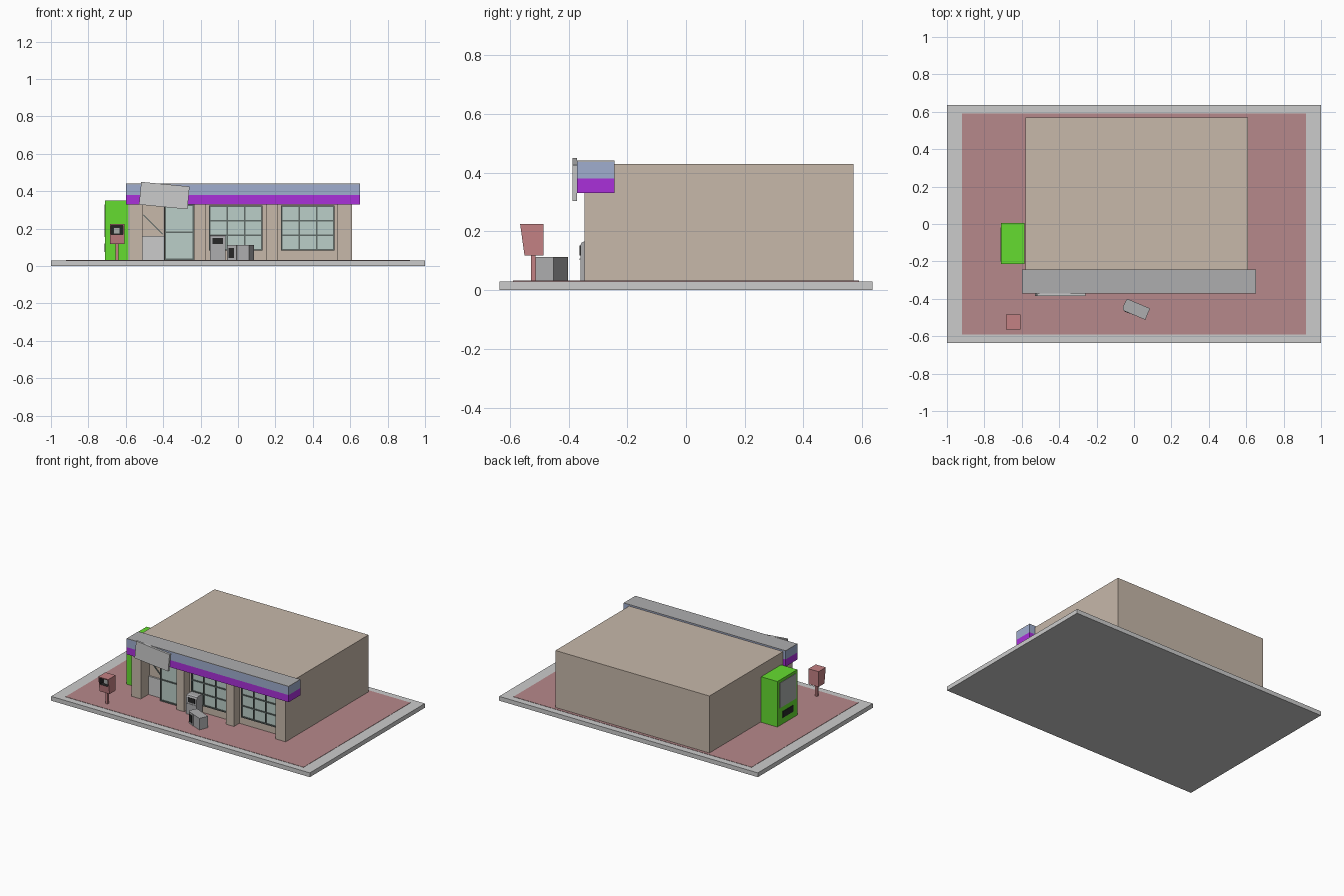
import bpy, bmesh
from math import radians
from mathutils import Matrix, Vector

if "Cube" in bpy.data.objects:
    bpy.data.objects.remove(bpy.data.objects["Cube"])


def mat(name, r, g, b):
    m = bpy.data.materials.new(name)
    m.diffuse_color = (r, g, b, 1)
    m.use_nodes = True
    m.node_tree.nodes["Principled BSDF"].inputs["Base Color"].default_value = m.diffuse_color
    return m


BRICK = mat("brick_red", .47, .25, .26)
WALL = mat("beige_wall", .57, .48, .40)
BLUE = mat("fascia_blue", .35, .42, .62)
PURPLE = mat("fascia_purple", .40, .03, .70)
GLASS = mat("pale_glass", .50, .62, .58)
FRAME = mat("dark_frame", .12, .15, .14)
GREEN = mat("bright_green", .13, .72, .03)
RED = mat("booth_red", .55, .22, .23)
BLACK = mat("black", .02, .02, .02)
STEEL = mat("steel_grey", .42, .42, .43)
PALE = mat("pale_grey", .68, .68, .69)
DARK = mat("screen_grey", .40, .42, .41)


def finish(name, bm, *mats):
    bmesh.ops.recalc_face_normals(bm, faces=bm.faces[:])
    me = bpy.data.meshes.new(name)
    bm.to_mesh(me)
    bm.free()
    ob = bpy.data.objects.new(name, me)
    bpy.context.collection.objects.link(ob)
    for m in mats:
        me.materials.append(m)
    return ob


def add_box(bm, x, y, z):
    size = (x[1] - x[0], y[1] - y[0], z[1] - z[0])
    mid = ((x[0] + x[1]) / 2, (y[0] + y[1]) / 2, (z[0] + z[1]) / 2)
    bmesh.ops.create_cube(bm, size=1, matrix=Matrix.Translation(mid) @ Matrix.Diagonal((*size, 1)))


def box(name, x, y, z, m):
    bm = bmesh.new()
    add_box(bm, x, y, z)
    return finish(name, bm, m)


def prism(points, offset):
    bm = bmesh.new()
    f = bm.faces.new([bm.verts.new(p) for p in points])
    r = bmesh.ops.extrude_face_region(bm, geom=[f])
    bmesh.ops.translate(bm, vec=Vector(offset),
                        verts=[v for v in r["geom"] if isinstance(v, bmesh.types.BMVert)])
    bmesh.ops.recalc_face_normals(bm, faces=bm.faces[:])
    return bm


# Ground slab and paved area
box("ground_slab", (-1, 1), (-.635, .635), (0, .03), PALE)
box("paving", (-.92, .92), (-.59, .59), (.02, .032), BRICK)

# Building: one footprint with pillars, window bays and a door alcove
F, W, A = -.345, -.285, -.25
plan = [(-.58, .57), (-.58, F), (-.51, F), (-.51, A), (-.395, A), (-.395, W),
        (-.235, W), (-.235, F), (-.175, F), (-.175, W), (.15, W), (.15, F),
        (.21, F), (.21, W), (.53, W), (.53, F), (.61, F), (.61, .57)]
finish("building", prism([(x, y, .025) for x, y in plan], (0, 0, .405)), WALL)

# Fascia in two colour bands with a grey cap
for name, z, m in (("fascia_lower", (.33, .38), PURPLE), ("fascia_upper", (.38, .437), BLUE),
                   ("fascia_cap", (.437, .441), STEEL)):
    box(name, (-.60, .652), (-.372, -.243), z, m)

# Loose, tilted blank sign board
sign = box("sign_board", (-.13, .13), (-.007, .007), (-.061, .061), PALE)
sign.location = (-.394, -.379, .377)
sign.rotation_euler = (0, radians(5.5), 0)


def glazed(name, x0, x1, z0, z1, cols, rows):
    """Glass pane with a grid of frame bars."""
    box(name + "_glass", (x0, x1), (W - .006, W + .01), (z0, z1), GLASS)
    bm = bmesh.new()
    t = .004
    for i in range(cols + 1):
        x = x0 + (x1 - x0) * i / cols
        add_box(bm, (x - t, x + t), (W - .014, W), (z0 - t, z1 + t))
    for i in range(rows + 1):
        z = z0 + (z1 - z0) * i / rows
        add_box(bm, (x0 - t, x1 + t), (W - .013, W), (z - t, z + t))
    finish(name + "_frame", bm, FRAME)


# Windows and door
glazed("left_window", -.15, .128, .088, .32, 3, 3)
glazed("right_window", .235, .513, .088, .32, 3, 3)
glazed("door", -.39, -.24, .036, .325, 1, 2)
box("alcove_panel", (-.51, -.396), (A - .012, A + .01), (.032, .16), PALE)
brace = box("alcove_brace", (-.072, .072), (-.003, .003), (-.003, .003), FRAME)
brace.location = (-.455, A - .004, .222)
brace.rotation_euler = (0, radians(45), 0)

# Vending machine facing the left side
box("vending_body", (-.71, -.585), (-.215, .005), (.03, .35), GREEN)
box("vending_screen", (-.713, -.70), (-.20, -.02), (.155, .33), DARK)
box("vending_slot", (-.713, -.70), (-.17, -.05), (.075, .12), BLACK)

# Phone booth: tapered hood with a recessed dark front, on a post
bm = prism([(-.685, y, z) for y, z in ((-.565, .225), (-.485, .225), (-.485, .118), (-.55, .118))],
           (.077, 0, 0))
front = min(bm.faces, key=lambda f: f.normal.y)
bmesh.ops.inset_region(bm, faces=[front], thickness=.01)
for v in front.verts:
    if v.co.z < .17:
        v.co.z = .17
        v.co.y -= .006
r = bmesh.ops.extrude_discrete_faces(bm, faces=[front])
recess = r["faces"][0]
bmesh.ops.translate(bm, verts=recess.verts[:], vec=(0, .045, 0))
recess.material_index = 1
for e in recess.edges:
    for f in e.link_faces:
        f.material_index = 1
finish("phone_hood", bm, RED, BLACK)
box("phone_post", (-.654, -.639), (-.528, -.513), (.03, .12), RED)
box("phone_set", (-.665, -.63), (-.535, -.515), (.172, .205), DARK)


def paper_box(name):
    """Paper vending box with rounded top, standing at the origin, facing -y."""
    prof = [(-.033, 0), (.033, 0), (.033, .127), (.027, .135), (-.018, .137), (-.028, .132), (-.033, .122)]
    body = finish(name, prism([(-.041, y, z) for y, z in prof], (.082, 0, 0)), STEEL)
    pane = box(name + "_pane", (-.027, .027), (-.035, -.02), (.088, .121), BLACK)
    lip = box(name + "_lip", (-.041, .041), (-.036, -.02), (.072, .078), STEEL)
    for o in (pane, lip):
        o.parent = body
    return body


# One box upright, one knocked over onto its side
paper_box("standing_paper_box").location = (-.108, -.327, .03)
fallen = paper_box("fallen_paper_box")
fallen.matrix_world = (Matrix.Translation((.073, -.482, .071)) @ Matrix.Rotation(radians(-23), 4, 'Z')
                       @ Matrix.Rotation(radians(-90), 4, 'Y'))
